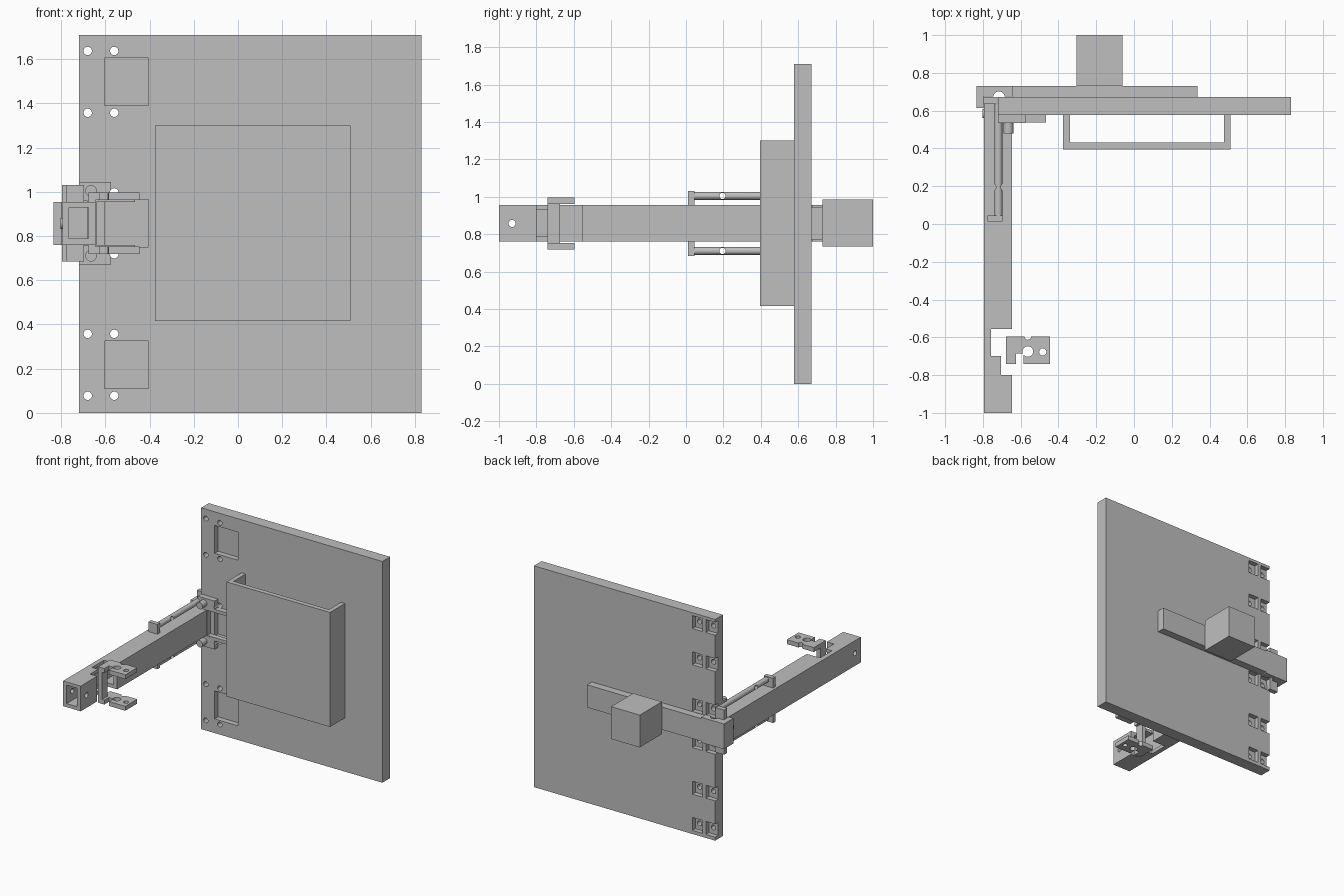
import bpy, bmesh, math
from mathutils import Matrix, Vector

old = bpy.data.objects.get("Cube")
if old:
    bpy.data.objects.remove(old, do_unlink=True)

grey = bpy.data.materials.new("plain_grey")
grey.use_nodes = True
grey.diffuse_color = (0.52, 0.52, 0.52, 1)
grey.node_tree.nodes["Principled BSDF"].inputs["Base Color"].default_value = (0.52, 0.52, 0.52, 1)

MID = 0.8575          # height of the arm axis, the assembly mirrors about it


def finish(name, bm):
    bmesh.ops.recalc_face_normals(bm, faces=bm.faces)
    me = bpy.data.meshes.new(name)
    bm.to_mesh(me)
    bm.free()
    me.materials.append(grey)
    ob = bpy.data.objects.new(name, me)
    bpy.context.collection.objects.link(ob)
    return ob


def box(name, x, y, z):
    bm = bmesh.new()
    bmesh.ops.create_cube(bm, size=1)
    for v in bm.verts:
        v.co = Vector([(r[0] + r[1]) / 2 + c * (r[1] - r[0]) for c, r in zip(v.co, (x, y, z))])
    return finish(name, bm)


def rod(name, axis, centre, radius, length, sides=24):
    bm = bmesh.new()
    turn = {"x": Matrix.Rotation(math.pi / 2, 4, "Y"),
            "y": Matrix.Rotation(math.pi / 2, 4, "X"), "z": Matrix()}[axis]
    bmesh.ops.create_cone(bm, cap_ends=True, segments=sides, radius1=radius, radius2=radius,
                          depth=length, matrix=Matrix.Translation(centre) @ turn)
    ob = finish(name, bm)
    smooth(ob)
    return ob


def prism(name, outline, z0, z1):
    bm = bmesh.new()
    face = bm.faces.new([bm.verts.new((x, y, z0)) for x, y in outline])
    up = bmesh.ops.extrude_face_region(bm, geom=[face])["geom"]
    bmesh.ops.translate(bm, vec=(0, 0, z1 - z0),
                        verts=[g for g in up if isinstance(g, bmesh.types.BMVert)])
    return finish(name, bm)


def activate(ob):
    bpy.ops.object.select_all(action="DESELECT")
    ob.select_set(True)
    bpy.context.view_layer.objects.active = ob


def smooth(ob):
    activate(ob)
    bpy.ops.object.shade_smooth_by_angle(angle=math.radians(35))


def cut(ob, *cutters):
    for c in cutters:
        c.hide_render = True
        activate(ob)
        mod = ob.modifiers.new("cut", "BOOLEAN")
        mod.operation, mod.solver, mod.object = "DIFFERENCE", "EXACT", c
        bpy.ops.object.modifier_apply(modifier=mod.name)
        bpy.data.objects.remove(c, do_unlink=True)


def span(centre, half):
    return (centre - half, centre + half)


# Door panel with front recesses, through holes and rear hinge pockets
panel = box("door_panel", (-0.72, 0.83), (0.578, 0.672), (0, 1.71))
for level in (MID - 0.64, MID, MID + 0.64):
    cut(panel, box("c", (-0.605, -0.405), (0.5, 0.62), span(level, 0.108)))
    for side in (-1, 1):
        z = level + side * 0.14
        cut(panel, box("c", (-0.8, -0.64), (0.635, 0.8), span(z, 0.05)),
            box("c", (-0.612, -0.525), (0.635, 0.8), span(z, 0.05)),
            rod("c", "y", (-0.68, 0.62, z), 0.019, 0.5),
            rod("c", "y", (-0.56, 0.62, z), 0.019, 0.5))

# Channel-shaped tray on the front of the panel
prism("front_tray", [(-0.375, 0.578), (-0.375, 0.395), (0.51, 0.395), (0.51, 0.578),
                     (0.476, 0.578), (0.476, 0.432), (-0.34, 0.432), (-0.34, 0.578)], 0.415, 1.3)

# Rear bar, its hooked end and the weight block
box("rear_bar", (-0.64, 0.335), (0.672, 0.73), (0.77, 0.945))
hook = prism("bar_hook", [(-0.835, 0.73), (-0.835, 0.613), (-0.797, 0.613), (-0.797, 0.675),
                          (-0.64, 0.675), (-0.64, 0.73)], 0.76, 0.955)
cut(hook, rod("c", "z", (-0.715, 0.672, MID), 0.03, 0.5))
box("weight_block", (-0.305, -0.06), (0.73, 1.0), (0.735, 0.985))

# Hollow square arm with a cross hole and a side notch
arm = box("arm", (-0.795, -0.645), (-1, 0.635), (0.76, 0.955))
cut(arm, box("c", (-0.765, -0.676), (-1.2, 0.55), (0.788, 0.93)),
    rod("c", "x", (-0.72, -0.93, MID), 0.019, 0.5),
    box("c", (-0.758, -0.5), (-0.7, -0.555), (0.7, 1.0)),
    box("c", (-0.705, -0.5), (-0.8, -0.69), (0.7, 1.0)))

# Latch bracket beside the arm notch
box("latch_web", (-0.677, -0.645), (-0.74, -0.675), (0.74, 0.975))
for label, s in (("upper", 1), ("lower", -1)):
    z = MID + s * 0.122
    flap = prism(label + "_latch_flap",
                 [(-0.677, -0.595), (-0.677, -0.74), (-0.625, -0.74), (-0.625, -0.685),
                  (-0.585, -0.685), (-0.585, -0.74), (-0.445, -0.74), (-0.445, -0.595)],
                 z - 0.017, z + 0.017)
    cut(flap, rod("c", "z", (-0.562, -0.675, z), 0.028, 0.2),
        rod("c", "z", (-0.483, -0.677, z), 0.019, 0.2),
        rod("c", "z", (-0.562, -0.595, z), 0.018, 0.2))

    # Slide rods with end tabs
    z = MID + s * 0.147
    slide = rod(label + "_slide_rod", "y", (-0.718, 0.335, z), 0.021, 0.61)
    cut(slide, rod("c", "x", (-0.718, 0.195, z), 0.017, 0.3))
    smooth(slide)
    tab = sorted((MID + s * 0.097, MID + s * 0.173))
    box(label + "_rod_tab", (-0.775, -0.697), (0.012, 0.045), tab)

    # Hinge lugs, side arms and bolts
    lug = box(label + "_hinge_lug", (-0.72, -0.575), (0.535, 0.578),
              sorted((MID + s * 0.1, MID + s * 0.187)))
    cut(lug, rod("c", "y", (-0.56, 0.55, MID + s * 0.14), 0.019, 0.3))
    box(label + "_hinge_arm", (-0.64, -0.465), (0.537, 0.578),
        sorted((MID + s * 0.097, MID + s * 0.122)))
    rod(label + "_hinge_bolt", "y", (-0.665, 0.515, z), 0.026, 0.07)

# Hinge web, arm end plate and side bolt
box("hinge_web", (-0.68, -0.64), (0.537, 0.578), (0.74, 0.975))
box("arm_end_plate", (-0.797, -0.722), (0.635, 0.672), (0.685, 1.03))
rod("side_bolt", "x", (-0.788, 0.585, MID), 0.025, 0.03)
